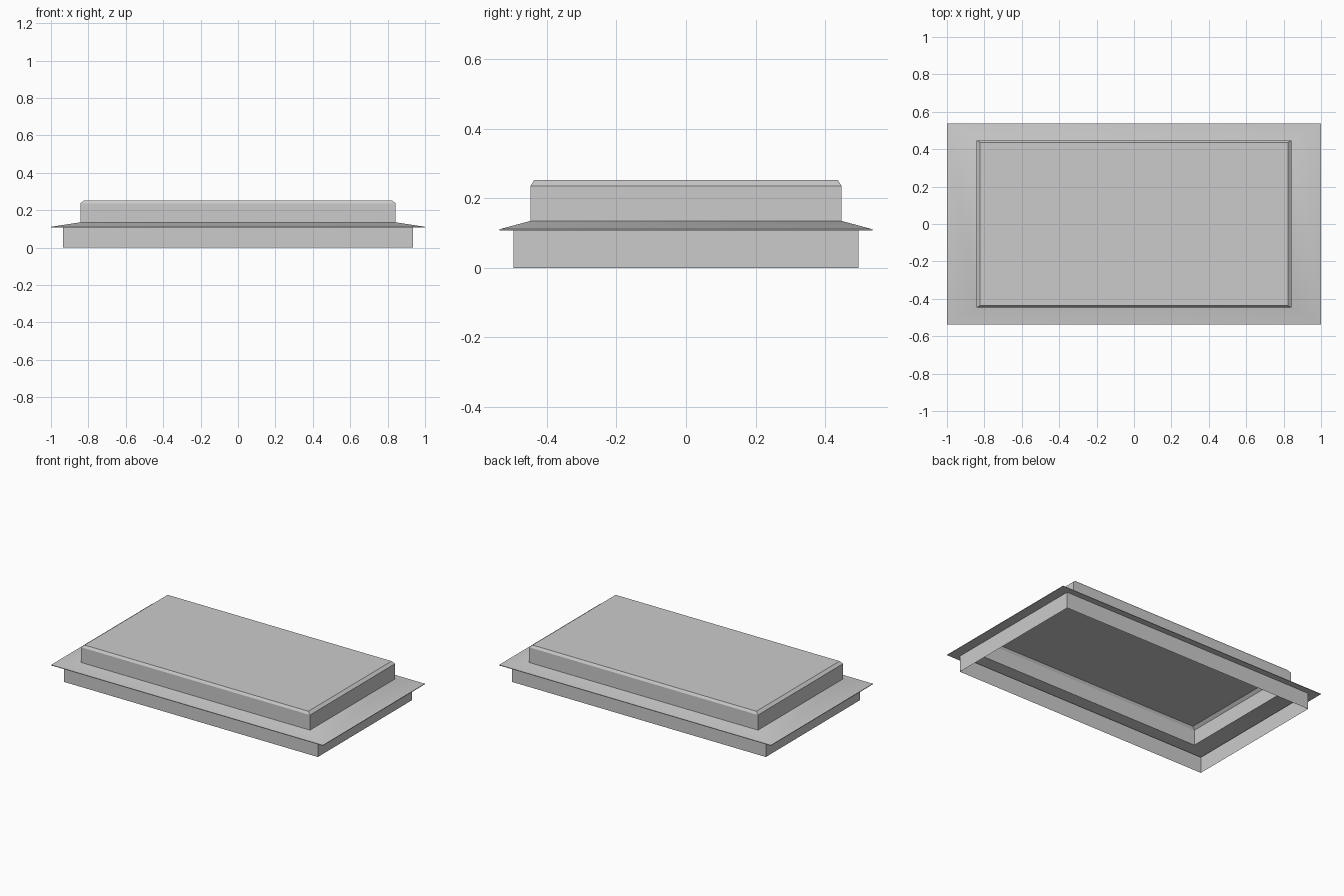
import bpy, bmesh

if "Cube" in bpy.data.objects:
    bpy.data.objects.remove(bpy.data.objects["Cube"])


def lofted_sheet(name, rings, cap=False, smooth=False):
    """Join rectangular rings (half width, half depth, height), listed bottom to top."""
    bm = bmesh.new()
    loops = [[bm.verts.new((sx * x, sy * y, z))
              for sx, sy in ((-1, -1), (1, -1), (1, 1), (-1, 1))]
             for x, y, z in rings]
    for a, b in zip(loops, loops[1:]):
        for i in range(4):
            j = (i + 1) % 4
            bm.faces.new((a[i], a[j], b[j], b[i]))
    if cap:
        bm.faces.new(loops[-1])
    mesh = bpy.data.meshes.new(name)
    bm.to_mesh(mesh)
    bm.free()
    obj = bpy.data.objects.new(name, mesh)
    bpy.context.collection.objects.link(obj)
    if smooth:
        bpy.ops.object.select_all(action='DESELECT')
        obj.select_set(True)
        bpy.context.view_layer.objects.active = obj
        bpy.ops.object.shade_smooth_by_angle(angle=0.52)
    return obj


# Open base walls
lofted_sheet("base_frame", [(0.935, 0.496, 0), (0.935, 0.496, 0.107)])

# Overhanging flange: flat underside, thin lip, sloping top
lofted_sheet("flange", [(0.935, 0.496, 0.107), (1.0, 0.536, 0.107),
                        (1.0, 0.536, 0.111), (0.843, 0.447, 0.135)], smooth=True)

# Raised cover with chamfered rim, open underneath
lofted_sheet("raised_cover", [(0.843, 0.447, 0.135), (0.843, 0.447, 0.236),
                              (0.824, 0.437, 0.252)], cap=True)
